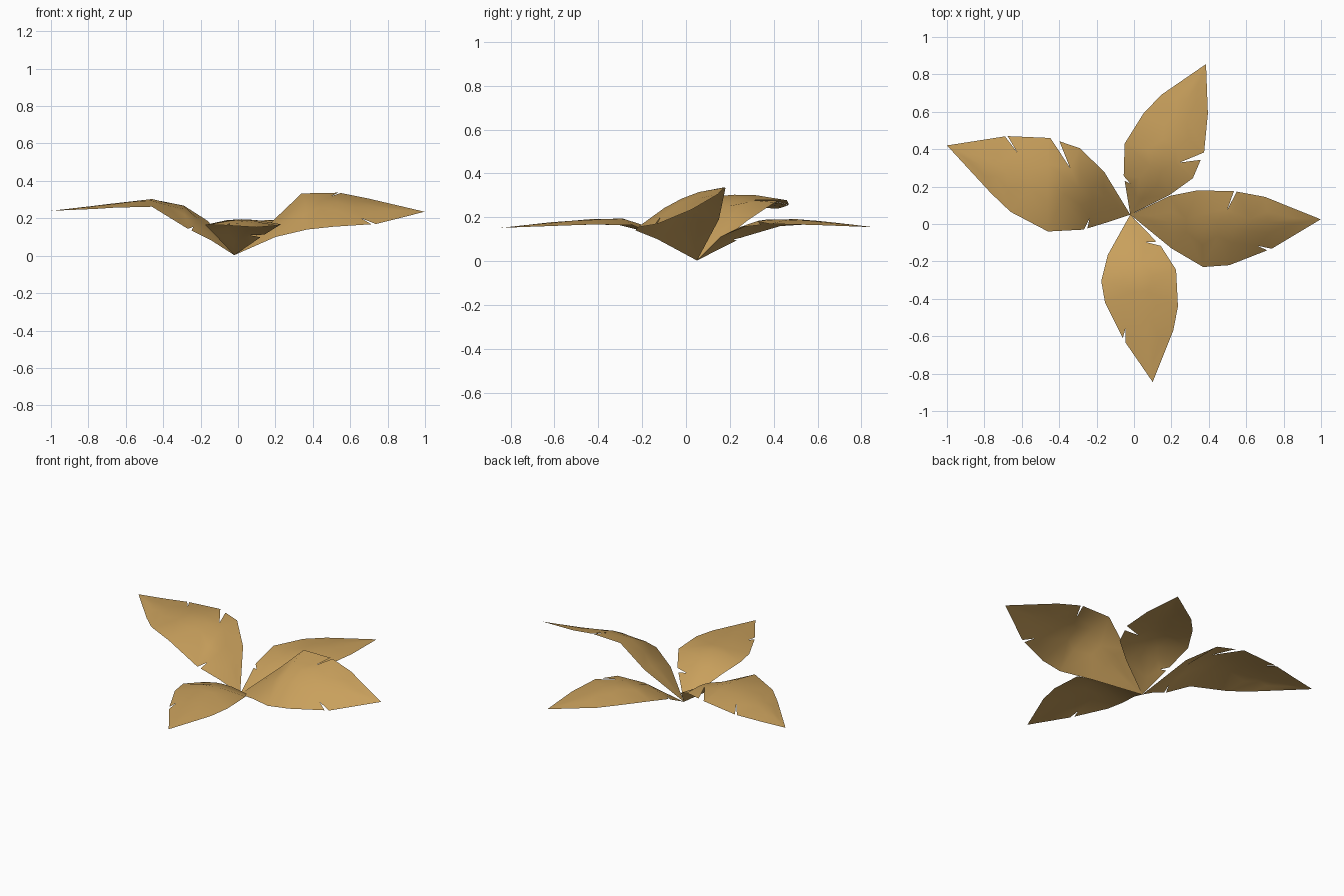
import bpy, bmesh
from mathutils import Vector
from mathutils.geometry import delaunay_2d_cdt

if "Cube" in bpy.data.objects:
    bpy.data.objects.remove(bpy.data.objects["Cube"])

tan = bpy.data.materials.new("dry leaf tan")
tan.diffuse_color = (0.58, 0.35, 0.107, 1)
tan.use_nodes = True
tan.node_tree.nodes["Principled BSDF"].inputs["Base Color"].default_value = tan.diffuse_color

BASE = (-0.02, 0.05, 0.003)


def surface(rows, t, s):
    """Point on the leaf: t runs base to tip, s from -1 (left) through the rib to 1 (right)."""
    i = min(int(t), len(rows) - 2)
    l, m, r = (rows[i][k].lerp(rows[i + 1][k], t - i) for k in range(3))
    return m + (r - l) * (s / 2) + ((l + r) / 2 - m) * s * s


def leaf(name, stations, tip, notches):
    """stations: (left, rib, right); notches: (side, open from, open to, tip t, tip s)."""
    stations = [(BASE,) * 3] + stations + [(tip,) * 3]
    rows = [[Vector(p) for p in st] for st in stations]
    n = len(rows) - 1

    # outline in (t, s) space, with the torn notches cut into both sides
    def side(sign):
        tears = [k for k in notches if k[0] == sign]
        pts = [(float(i), float(sign)) for i in range(n + 1)
               if not any(a - 0.01 < i < b + 0.01 for _, a, b, _, _ in tears)]
        for _, a, b, tt, ts in tears:
            pts += [(a, sign), (b, sign)]
        pts.sort()
        for _, a, b, tt, ts in tears:
            pts.insert(pts.index((b, sign)), (tt, sign * ts))
        return pts

    outline = side(-1) + side(1)[::-1]
    inner = [(float(i), s) for i in range(1, n) for s in (-0.4, 0.0, 0.4)]
    inner += [(i + 0.5, s) for i in range(n) for s in (-0.2, 0.2)]
    coords = [Vector(p) for p in outline + inner]
    verts, _, faces, *_ = delaunay_2d_cdt(
        coords, [], [list(range(len(outline)))], 1, 1e-5)

    bm = bmesh.new()
    vs = [bm.verts.new(surface(rows, v.x, v.y)) for v in verts]
    for f in faces:
        bm.faces.new([vs[k] for k in f])
    bmesh.ops.remove_doubles(bm, verts=bm.verts, dist=0.0005)
    for f in bm.faces:
        f.normal_update()
        if f.normal.z < 0:
            f.normal_flip()
        f.smooth = True
    me = bpy.data.meshes.new(name)
    bm.to_mesh(me)
    bm.free()
    me.materials.append(tan)
    bpy.context.collection.objects.link(bpy.data.objects.new(name, me))


# right leaf, twisted so its back edge is raised
leaf("right_leaf", [
    ((.19, .15, .19), (.20, .01, .165), (.20, -.13, .10)),
    ((.34, .18, .333), (.36, -.03, .27), (.37, -.23, .14)),
    ((.54, .175, .337), (.53, -.02, .285), (.51, -.22, .155)),
    ((.70, .145, .305), (.72, .01, .265), (.74, -.13, .17)),
], (.998, .025, .235), [(-1, 2.97, 3.06, 2.8, .5), (1, 3.88, 3.98, 3.65, .72)])

# left leaf, the largest one
leaf("left_leaf", [
    ((-.16, .28, .185), (-.16, .14, .145), (-.14, .01, .08)),
    ((-.29, .405, .268), (-.29, .19, .25), (-.27, -.03, .145)),
    ((-.45, .46, .278), (-.46, .22, .303), (-.46, -.04, .262)),
    ((-.68, .47, .257), (-.68, .27, .278), (-.66, .065, .257)),
    ((-.84, .445, .247), (-.81, .31, .262), (-.765, .165, .25)),
], (-1.0, .42, .24), [(-1, 2.68, 2.98, 2.3, .45), (-1, 3.98, 4.06, 3.75, .6),
                      (1, 1.84, 1.98, 1.7, .75)])

# back leaf
leaf("back_leaf", [
    ((-.055, .26, .11), (.08, .23, .14), (.19, .155, .11)),
    ((-.05, .43, .16), (.15, .37, .19), (.315, .245, .155)),
    ((.05, .59, .17), (.23, .50, .192), (.375, .385, .17)),
    ((.145, .69, .165), (.28, .66, .178), (.395, .59, .165)),
], (.385, .855, .155), [(1, 2.7, 2.98, 2.1, .5), (-1, .86, .98, .8, .75)])

# front leaf
leaf("front_leaf", [
    ((-.14, -.165, .13), (0, -.15, .15), (.145, -.12, .115)),
    ((-.175, -.305, .165), (.02, -.29, .195), (.225, -.245, .165)),
    ((-.155, -.42, .167), (.04, -.43, .192), (.235, -.44, .167)),
    ((-.055, -.62, .162), (.08, -.61, .178), (.21, -.57, .162)),
], (.10, -.845, .152), [(-1, 3.95, 4.06, 3.7, .75), (1, .85, .98, .8, .6)])
